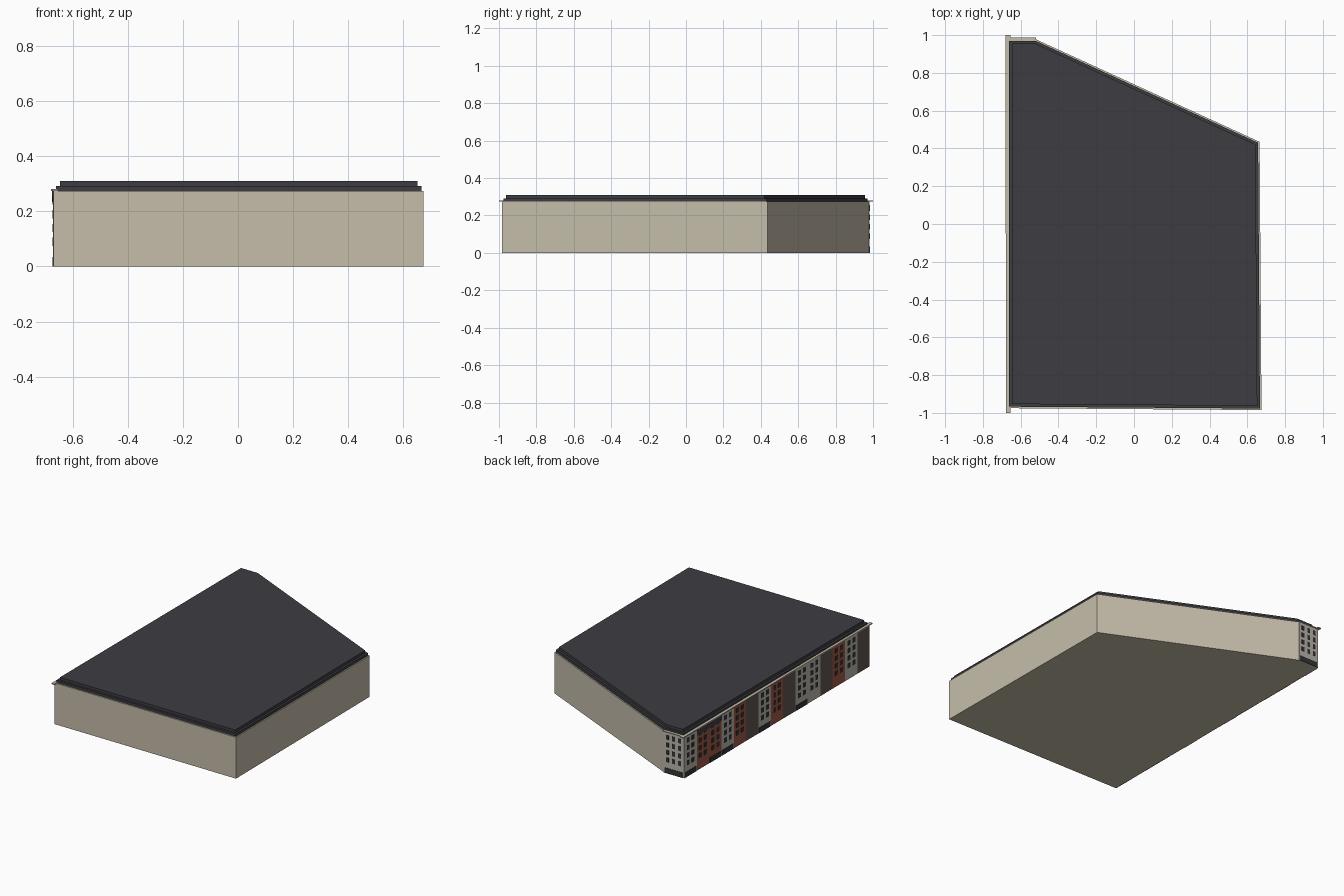
import bpy, bmesh
from mathutils import Vector

if "Cube" in bpy.data.objects:
    bpy.data.objects.remove(bpy.data.objects["Cube"])


def material(name, rgb):
    m = bpy.data.materials.new(name)
    m.diffuse_color = (*rgb, 1)
    m.use_nodes = True
    m.node_tree.nodes["Principled BSDF"].inputs["Base Color"].default_value = m.diffuse_color
    return m


STONE = material("beige stone", (0.56, 0.51, 0.40))
PALE = material("pale grey render", (0.50, 0.47, 0.41))
BRICK = material("red brick", (0.34, 0.10, 0.06))
BROWN = material("dark brown render", (0.12, 0.09, 0.08))
GLASS = material("dark glass", (0.035, 0.035, 0.042))
ROOF = material("slate roof", (0.048, 0.045, 0.054))


def finish(name, bm, mat):
    bmesh.ops.recalc_face_normals(bm, faces=bm.faces)
    me = bpy.data.meshes.new(name)
    bm.to_mesh(me)
    bm.free()
    me.materials.append(mat)
    ob = bpy.data.objects.new(name, me)
    bpy.context.collection.objects.link(ob)
    return ob


def prism(name, outline, z0, z1, mat):
    bm = bmesh.new()
    face = bm.faces.new([bm.verts.new((x, y, z0)) for x, y in outline])
    top = bmesh.ops.extrude_face_region(bm, geom=[face])["geom"]
    bmesh.ops.translate(bm, vec=(0, 0, z1 - z0),
                        verts=[v for v in top if isinstance(v, bmesh.types.BMVert)])
    finish(name, bm, mat)


def boxes(name, items, mat):
    """Each item is (x0, x1, y0, y1, z0, z1)."""
    bm = bmesh.new()
    for x0, x1, y0, y1, z0, z1 in items:
        verts = bmesh.ops.create_cube(bm, size=1)["verts"]
        bmesh.ops.scale(bm, vec=(x1 - x0, y1 - y0, z1 - z0), verts=verts)
        bmesh.ops.translate(bm, vec=((x0 + x1) / 2, (y0 + y1) / 2, (z0 + z1) / 2),
                            verts=verts)
    finish(name, bm, mat)


def inset(outline, d):
    """Offset a counter-clockwise convex outline inwards."""
    pts = [Vector(p) for p in outline]
    result = []
    for i, p in enumerate(pts):
        a = (p - pts[i - 1]).normalized()
        b = (pts[(i + 1) % len(pts)] - p).normalized()
        na, nb = Vector((-a.y, a.x)), Vector((-b.y, b.x))
        result.append(p + (na + nb) * d / (1 + na.dot(nb)))
    return result


# Main block and stepped roof
LEFT, BACK, WALL_TOP = -0.669, 0.978, 0.275
plan = [(LEFT, -0.975), (0.675, -0.985), (0.665, 0.435), (-0.52, BACK), (LEFT, BACK)]
prism("building_block", plan, 0, WALL_TOP, STONE)
prism("roof_lower_step", inset(plan, 0.008), WALL_TOP, 0.292, ROOF)
prism("roof_upper_step", inset(plan, 0.022), 0.292, 0.31, ROOF)

# Street facade: a row of equal house fronts, listed from back to front
houses = "PRRPRDPRDPPDRPD"
step = (BACK + 0.975) / len(houses)
panels = {"P": [], "R": [], "D": []}
windows, shopfronts, mansards = [], [], []
ROWS = [0.075, 0.125, 0.175, 0.225]
face_x = LEFT - 0.004
for i, kind in enumerate(houses):
    y1 = BACK - i * step
    y0 = y1 - step
    panels[kind].append((face_x, LEFT + 0.002, y0, y1, 0, WALL_TOP))
    if kind == "D":
        continue
    for z in ROWS:
        for f in (0.3, 0.7):
            y = y0 + f * step
            windows.append((face_x - 0.002, face_x + 0.002, y - 0.014, y + 0.014, z, z + 0.03))
    if i in (0, 2, 3, 6, 9):
        shopfronts.append((face_x - 0.002, face_x + 0.002, y0 + 0.006, y1 - 0.006, 0, 0.035))
    if i in (1, 2):
        mansards.append((face_x - 0.003, face_x + 0.002, y0, y1, 0.235, WALL_TOP))

# Short back end wall with three columns of windows
boxes("end_wall_front", [(face_x, -0.52, BACK - 0.002, BACK + 0.003, 0, WALL_TOP)], PALE)
for z in ROWS:
    for x in (-0.64, -0.595, -0.55):
        windows.append((x - 0.011, x + 0.011, BACK, BACK + 0.005, z, z + 0.03))
shopfronts.append((-0.66, -0.53, BACK, BACK + 0.005, 0, 0.035))

boxes("pale_house_fronts", panels["P"], PALE)
boxes("brick_house_fronts", panels["R"], BRICK)
boxes("brown_house_fronts", panels["D"], BROWN)
boxes("windows", windows, GLASS)
boxes("shopfronts", shopfronts, GLASS)
boxes("mansard_bands", mansards, ROOF)

# Thin overhanging cornice on the street side and around the back corner
boxes("cornice", [(-0.68, -0.655, -0.05, 1.0, WALL_TOP, 0.281),
                  (-0.677, -0.655, -1.0, -0.05, WALL_TOP, 0.281),
                  (-0.677, -0.52, 0.965, 0.988, WALL_TOP, 0.280)], STONE)
